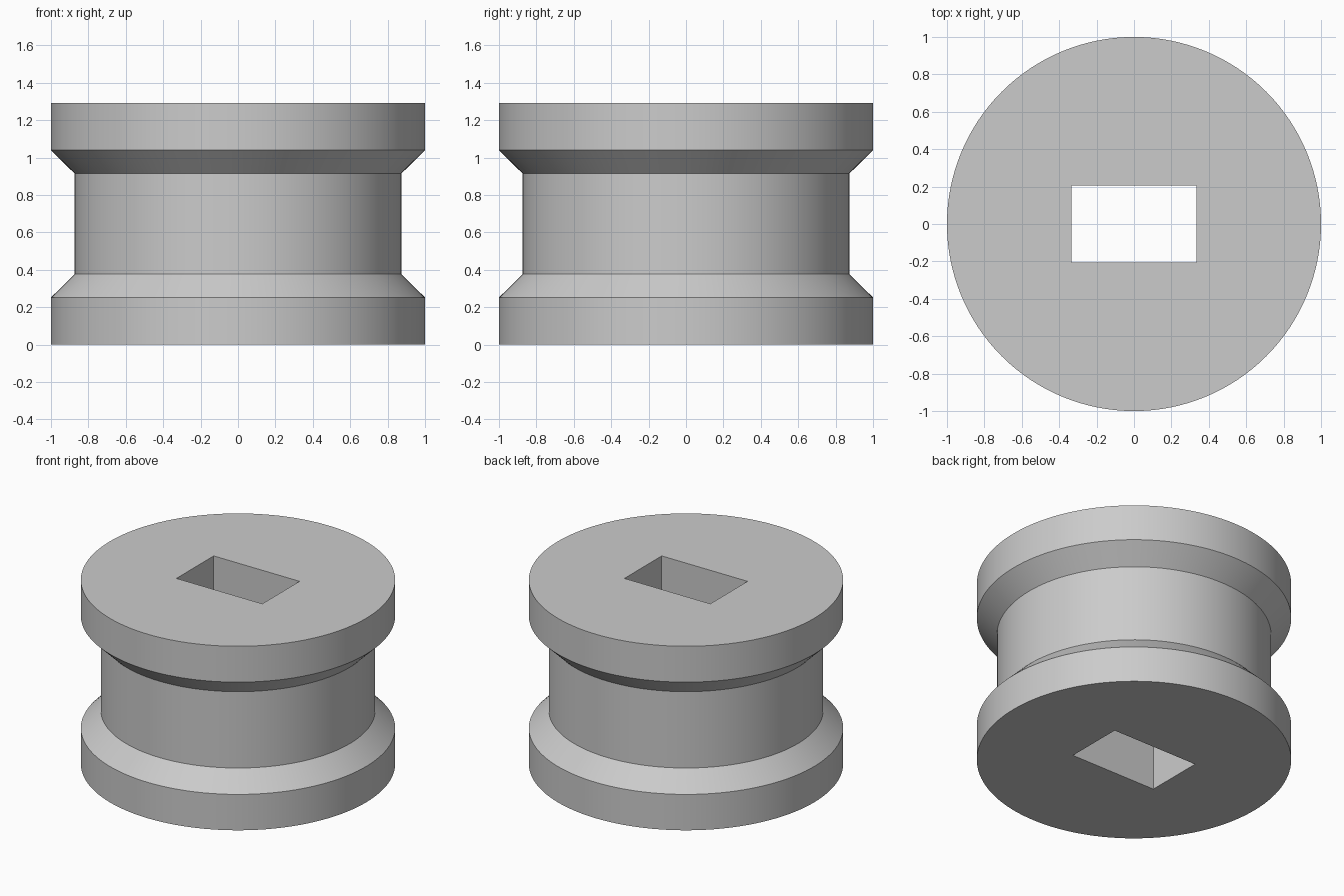
import bpy
import bmesh
from math import tau, radians
from mathutils import Matrix

cube = bpy.data.objects.get("Cube")
if cube:
    bpy.data.objects.remove(cube, do_unlink=True)

SIDES = 128
HEIGHT = 1.292
FLANGE_R, CORE_R = 1.0, 0.873
SLOT_X, SLOT_Y = 0.667, 0.413

grey = bpy.data.materials.new("light_grey")
grey.use_nodes = True
colour = (0.6, 0.6, 0.6, 1)
grey.diffuse_color = colour
grey.node_tree.nodes["Principled BSDF"].inputs["Base Color"].default_value = colour


def make_object(name, bm):
    bmesh.ops.recalc_face_normals(bm, faces=bm.faces)
    mesh = bpy.data.meshes.new(name)
    bm.to_mesh(mesh)
    bm.free()
    mesh.materials.append(grey)
    obj = bpy.data.objects.new(name, mesh)
    bpy.context.collection.objects.link(obj)
    return obj


# Grooved spool: half profile mirrored about mid-height, then lathed
lower = [(FLANGE_R, 0), (FLANGE_R, 0.252), (CORE_R, 0.378)]
profile = lower + [(r, HEIGHT - z) for r, z in reversed(lower)]
bm = bmesh.new()
rings = []
for r, z in profile:
    ring = bmesh.ops.create_circle(bm, segments=SIDES, radius=r,
                                   matrix=Matrix.Translation((0, 0, z)))
    rings.append(ring["verts"])
for a, b in zip(rings, rings[1:]):
    for i in range(SIDES):
        j = (i + 1) % SIDES
        bm.faces.new((a[i], a[j], b[j], b[i]))
bm.faces.new(rings[0])
bm.faces.new(rings[-1])
spool = make_object("grooved_spool", bm)

# Rectangular slot cut straight through
bm = bmesh.new()
bmesh.ops.create_cube(bm, size=1, matrix=Matrix.Translation((0, 0, HEIGHT / 2))
                      @ Matrix.Diagonal((SLOT_X, SLOT_Y, HEIGHT * 2, 1)))
cutter = make_object("slot_cutter", bm)
cutter.hide_render = True

cut = spool.modifiers.new("slot", "BOOLEAN")
cut.operation = "DIFFERENCE"
cut.solver = "EXACT"
cut.object = cutter
bpy.ops.object.select_all(action="DESELECT")
spool.select_set(True)
bpy.context.view_layer.objects.active = spool
bpy.ops.object.modifier_apply(modifier=cut.name)
bpy.data.objects.remove(cutter, do_unlink=True)

# Smooth round walls with sharp rims
bpy.ops.object.shade_smooth_by_angle(angle=radians(30))
